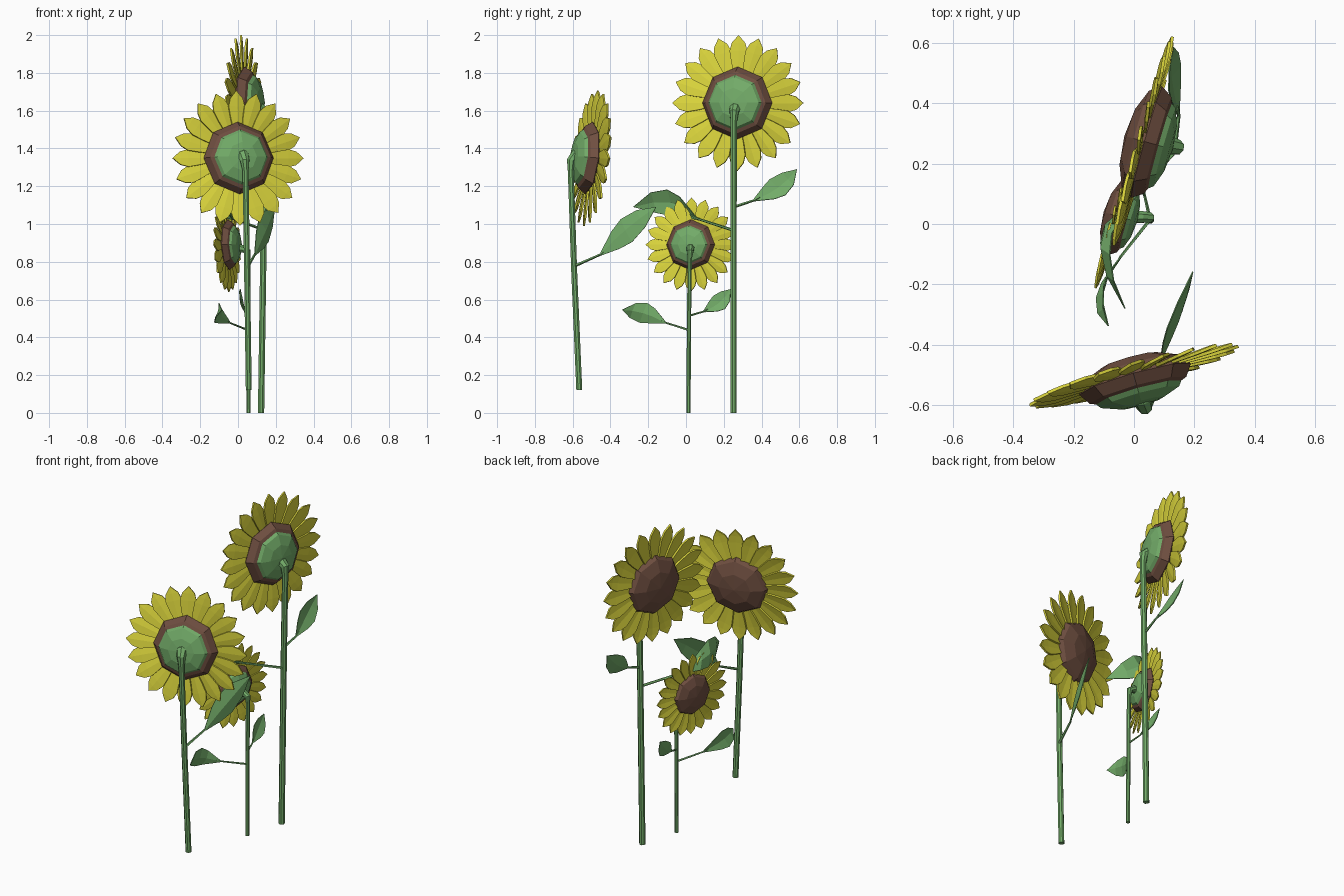
import bpy, bmesh, math
from mathutils import Vector, Matrix

if "Cube" in bpy.data.objects:
    bpy.data.objects.remove(bpy.data.objects["Cube"])


def material(name, rgb):
    m = bpy.data.materials.new(name)
    m.diffuse_color = (*rgb, 1)
    m.use_nodes = True
    m.node_tree.nodes["Principled BSDF"].inputs["Base Color"].default_value = m.diffuse_color
    return m


GREEN = material("leaf green", (0.17, 0.41, 0.14))
YELLOW = material("petal yellow", (0.70, 0.66, 0.045))
BROWN = material("seed brown", (0.16, 0.078, 0.052))


def finish(bm, name, mat, matrix=None):
    bmesh.ops.recalc_face_normals(bm, faces=bm.faces)
    me = bpy.data.meshes.new(name)
    bm.to_mesh(me)
    bm.free()
    me.materials.append(mat)
    ob = bpy.data.objects.new(name, me)
    if matrix:
        ob.matrix_world = matrix
    bpy.context.collection.objects.link(ob)
    return ob


def tube(name, pts, radii, sides=8):
    """Low-poly tube swept through a few points without twisting."""
    bm = bmesh.new()
    pts = [Vector(p) for p in pts]
    rings, prev = [], Vector((0, 0, 1))
    q = prev.to_track_quat('Z', 'Y')
    for i, p in enumerate(pts):
        d = (pts[min(i + 1, len(pts) - 1)] - pts[max(i - 1, 0)]).normalized()
        if i == 0 and name.endswith("stem"):
            d = Vector((0, 0, 1))
        q = prev.rotation_difference(d) @ q
        prev = d
        rings.append([bm.verts.new(p + q @ Vector((radii[i] * math.cos(a), radii[i] * math.sin(a), 0)))
                      for a in (2 * math.pi * (k + 0.5) / sides for k in range(sides))])
    for a, b in zip(rings, rings[1:]):
        for k in range(sides):
            j = (k + 1) % sides
            bm.faces.new((a[k], a[j], b[j], b[k]))
    bm.faces.new(rings[0])
    bm.faces.new(rings[-1])
    return finish(bm, name, GREEN)


def ellipsoid(name, mat, matrix, r, half, offset):
    bm = bmesh.new()
    bmesh.ops.create_uvsphere(bm, u_segments=8, v_segments=6, radius=1)
    bmesh.ops.scale(bm, vec=(r, r, half), verts=bm.verts)
    bmesh.ops.translate(bm, vec=(0, 0, offset), verts=bm.verts)
    return finish(bm, name, mat, matrix)


def solid(ob, t):
    mod = ob.modifiers.new("thickness", 'SOLIDIFY')
    mod.thickness = t
    mod.offset = 0


def strip(bm, centres, sides, fold):
    """Creased blade: left edge, midrib, right edge; last point is the tip."""
    rows = [[bm.verts.new(c - s), bm.verts.new(c + fold * s.length), bm.verts.new(c + s)]
            for c, s in zip(centres[:-1], sides)]
    tip = bm.verts.new(centres[-1])
    for a, b in zip(rows, rows[1:]):
        bm.faces.new((a[0], a[1], b[1], b[0]))
        bm.faces.new((a[1], a[2], b[2], b[1]))
    bm.faces.new((rows[-1][0], rows[-1][1], tip))
    bm.faces.new((rows[-1][1], rows[-1][2], tip))


def head(name, centre, normal, s):
    """Seed disc, green cup behind it and a ring of 20 petals."""
    M = (Matrix.Translation(centre) @ Vector(normal).to_track_quat('Z', 'Y').to_matrix().to_4x4()
         @ Matrix.Scale(s, 4))
    ellipsoid(name + "_seed_disc", BROWN, M, 0.188, 0.075, -0.012)
    ellipsoid(name + "_cup", GREEN, M, 0.152, 0.054, -0.046)
    bm = bmesh.new()
    profile = [(0.15, 0.022), (0.21, 0.036), (0.27, 0.046), (0.312, 0.035), (0.352, 0)]
    for k in range(20):
        R = Matrix.Rotation(2 * math.pi * k / 20, 3, 'Z') @ Matrix.Rotation(math.radians(10), 3, 'X')
        centres = [R @ Vector((r, 0, 0.0)) for r, w in profile]
        sides = [R @ Vector((0, w, 0)) for r, w in profile]
        strip(bm, centres, sides, R @ Vector((0, 0, -0.08)))
    solid(finish(bm, name + "_petals", YELLOW, M), 0.010)


def leaf(name, start, base, mid, tip, side, r):
    """Thin stalk and a folded pointed blade along a bent midline."""
    start, base, mid, tip, side = map(Vector, (start, base, mid, tip, side))
    tube(name + "_stalk", [start, base, base.lerp(mid, 0.25)], [r, r * 0.8, r * 0.4], 5)
    ctrl = 2 * mid - 0.5 * (base + tip)
    ts, ws = [0, 0.3, 0.5, 0.75, 1], [0.1, 0.75, 1, 0.75, 0]
    centres = [base * (1 - t) ** 2 + ctrl * 2 * t * (1 - t) + tip * t * t for t in ts]
    bm = bmesh.new()
    fold = (tip - base).cross(side).normalized() * 0.2
    strip(bm, centres, [side * w for w in ws], fold)
    solid(finish(bm, name + "_blade", GREEN), 0.004)


# Tall flower
head("tall", (0.030, 0.275, 1.640), (-0.96, 0.27, -0.04), 1.022)
tube("tall_stem", [(0.122, 0.252, 0), (0.138, 0.252, 1.1), (0.146, 0.253, 1.54),
                   (0.143, 0.255, 1.595), (0.115, 0.26, 1.612), (0.07, 0.268, 1.625)],
     [0.018, 0.018, 0.018, 0.026, 0.032, 0.036])
leaf("tall_back_leaf", (0.135, 0.252, 1.09), (0.148, 0.36, 1.125), (0.135, 0.485, 1.195),
     (0.13, 0.587, 1.29), (0.02, 0.042, -0.042), 0.008)
leaf("tall_front_leaf", (0.135, 0.24, 0.97), (-0.03, 0.055, 1.03), (-0.095, -0.08, 1.11),
     (-0.03, -0.28, 1.09), (0.015, -0.02, 0.072), 0.008)

# Leaning flower at the front
head("front", (0.0, -0.503, 1.348), (-0.27, 0.96, -0.11), 1.022)
tube("front_stem", [(0.057, -0.565, 0.12), (0.048, -0.592, 0.75), (0.040, -0.610, 1.28),
                    (0.036, -0.607, 1.335), (0.027, -0.585, 1.362), (0.015, -0.545, 1.372)],
     [0.017, 0.017, 0.017, 0.026, 0.032, 0.036])
leaf("front_leaf", (0.055, -0.585, 0.78), (0.09, -0.45, 0.84), (0.135, -0.315, 0.965),
     (0.195, -0.158, 1.09), (-0.025, -0.03, 0.06), 0.008)

# Small flower
head("small", (-0.058, 0.027, 0.89), (-0.96, 0.28, -0.04), 0.71)
tube("small_stem", [(0.055, 0.013, 0), (0.054, 0.016, 0.5), (0.054, 0.02, 0.815),
                    (0.051, 0.022, 0.855), (0.025, 0.023, 0.868), (-0.03, 0.026, 0.88)],
     [0.012, 0.012, 0.012, 0.018, 0.021, 0.024])
leaf("small_front_leaf", (0.05, 0.01, 0.44), (-0.045, -0.11, 0.478), (-0.113, -0.225, 0.53),
     (-0.085, -0.338, 0.545), (-0.012, -0.02, -0.052), 0.006)
leaf("small_back_leaf", (0.052, 0.02, 0.515), (0.035, 0.095, 0.537), (0.022, 0.175, 0.585),
     (0.012, 0.237, 0.655), (0.012, 0.032, -0.034), 0.006)
